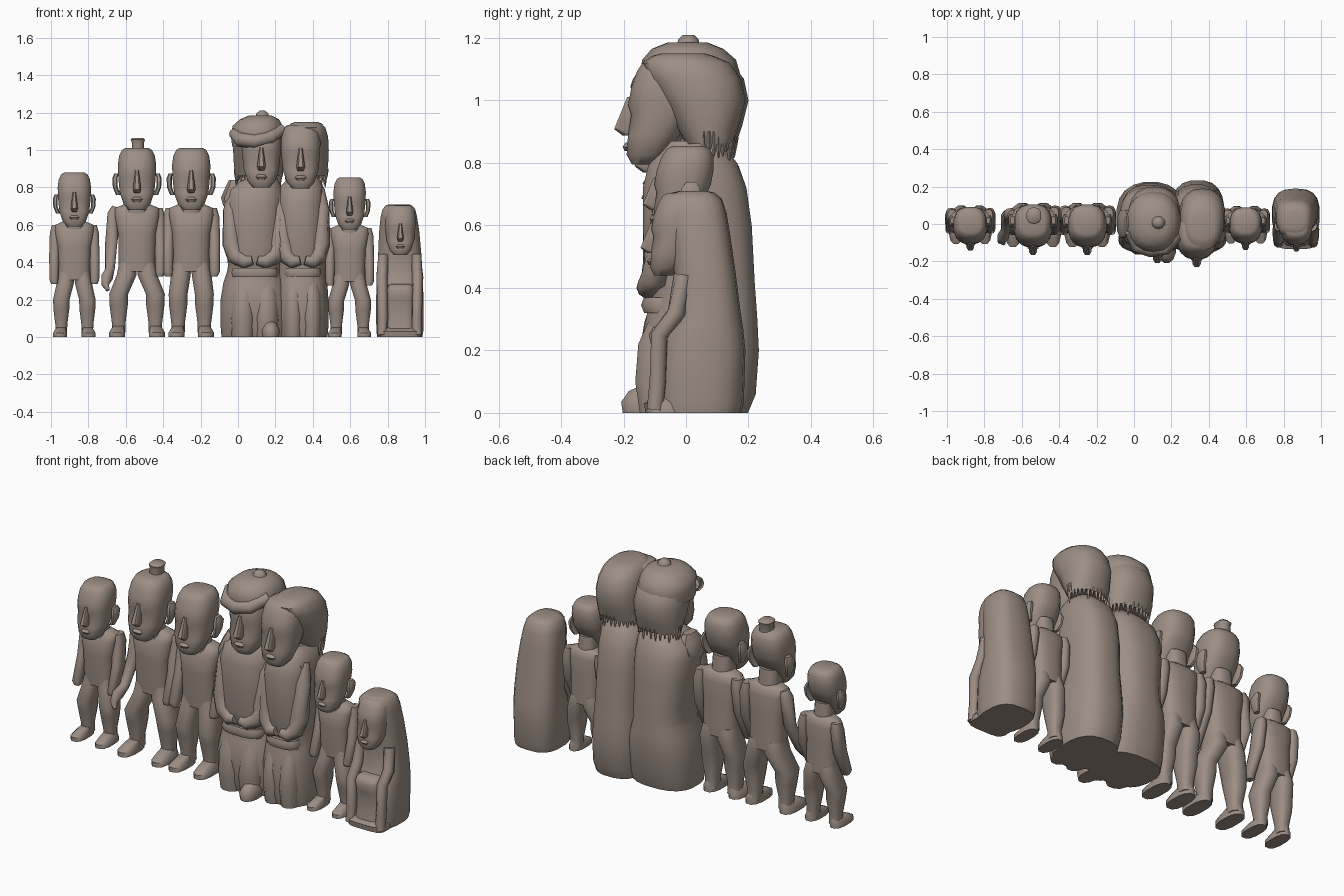
import bpy, bmesh, math
from mathutils import Vector

clay = bpy.data.materials.new("warm_grey_clay")
clay.diffuse_color = (0.33, 0.27, 0.23, 1)


def finish(name, bm, angle=50):
    bmesh.ops.recalc_face_normals(bm, faces=bm.faces)
    me = bpy.data.meshes.new(name)
    bm.to_mesh(me)
    bm.free()
    me.materials.append(clay)
    ob = bpy.data.objects.new(name, me)
    bpy.context.collection.objects.link(ob)
    bpy.ops.object.select_all(action='DESELECT')
    ob.select_set(True)
    bpy.context.view_layer.objects.active = ob
    bpy.ops.object.shade_smooth_by_angle(angle=math.radians(angle))
    return ob


def skin(name, rings):
    bm = bmesh.new()
    loops = [[bm.verts.new(p) for p in r] for r in rings]
    n = len(loops[0])
    for a, b in zip(loops, loops[1:]):
        for i in range(n):
            j = (i + 1) % n
            bm.faces.new((a[i], a[j], b[j], b[i]))
    bm.faces.new(loops[0])
    bm.faces.new(loops[-1])
    return finish(name, bm)


# horizontal sections: (z, x centre, x radius, front y, back y)
def loft(name, sections, n=16, p=2.6, at=(0, 0, 0), s=1):
    rings = []
    for z, xc, rx, y0, y1 in sections:
        ring = []
        for i in range(n):
            a = 2 * math.pi * (i + 0.5) / n
            c, d = math.cos(a), math.sin(a)
            x = xc + rx * math.copysign(abs(c) ** (2 / p), c)
            y = (y0 + y1) / 2 + (y1 - y0) / 2 * math.copysign(abs(d) ** (2 / p), d)
            ring.append(Vector((x, y, z)) * s + Vector(at))
        rings.append(ring)
    return skin(name, rings)


# round limb along a path: (x, y, z, radius)
def tube(name, path, n=10, at=(0, 0, 0), s=1):
    pts = [Vector(q[:3]) for q in path]
    rings = []
    for k, q in enumerate(path):
        d = pts[min(k + 1, len(pts) - 1)] - pts[max(k - 1, 0)]
        rot = d.to_track_quat('Z', 'Y')
        rings.append([(pts[k] + rot @ Vector((math.cos(6.28319 * i / n), math.sin(6.28319 * i / n), 0)) * q[3]) * s
                      + Vector(at) for i in range(n)])
    return skin(name, rings)


# head with chin at z=0, height 0.33
def head(name, at, s, ears=True):
    loft(name + "_head", [(0, 0, .045, -.115, -.04), (.03, 0, .072, -.132, -.01), (.09, 0, .093, -.128, .035),
                          (.155, 0, .1, -.118, .075), (.185, 0, .102, -.128, .09), (.24, 0, .104, -.118, .1),
                          (.29, 0, .097, -.1, .1), (.32, 0, .082, -.08, .085), (.33, 0, .065, -.06, .065)], at=at, s=s)
    loft(name + "_nose", [(.21, 0, .01, -.13, -.1), (.11, 0, .024, -.172, -.1), (.09, 0, .016, -.145, -.1)],
         n=8, at=at, s=s)
    loft(name + "_lips", [(.042, 0, .02, -.138, -.1), (.055, 0, .032, -.145, -.1), (.068, 0, .02, -.136, -.1)],
         n=8, at=at, s=s)
    if ears:
        for m in (-1, 1):
            loft(name + "_ear", [(.08, m * .1, .014, -.015, .02), (.12, m * .116, .014, -.025, .04),
                                 (.17, m * .118, .015, -.025, .05), (.195, m * .11, .012, -.005, .035)],
                 n=8, at=at, s=s)


# standing figure, built at height 1.01 then scaled
def standing(name, cx, s, spread=.07, swing=False):
    at = (cx, 0, 0)
    head(name, (cx, .005, .68 * s), s)
    loft(name + "_neck", [(.66, 0, .06, -.04, .08), (.79, 0, .055, -.05, .07)], at=at, s=s)
    loft(name + "_torso", [(.35, 0, .098, -.035, .105), (.42, 0, .1, -.04, .105), (.55, 0, .102, -.045, .1),
                           (.65, 0, .12, -.045, .1), (.69, 0, .118, -.02, .09), (.71, 0, .07, -.01, .07)], at=at, s=s)
    for m in (-1, 1):
        if swing and m < 0:
            tube(name + "_swung_arm", [(-.11, .05, .695, .025), (-.122, .05, .66, .036), (-.138, .04, .5, .034),
                                       (-.145, -.03, .36, .026), (-.16, -.07, .32, .032), (-.17, -.09, .28, .02),
                                       (-.155, -.105, .25, .01)], at=at, s=s)
        else:
            loft(name + "_arm", [(.325, m * .122, .02, -.05, -.005), (.35, m * .126, .028, -.06, .01),
                                 (.5, m * .124, .032, -.01, .085), (.64, m * .118, .034, .01, .1),
                                 (.69, m * .112, .026, .02, .09)], n=10, at=at, s=s)
        k = m * spread
        loft(name + "_leg", [(.02, k, .036, -.02, .06), (.08, k, .038, -.025, .055), (.17, k, .05, -.045, .075),
                             (.23, k, .052, -.06, .08), (.33, m * .056, .054, -.04, .115),
                             (.4, m * .046, .05, -.03, .1)], n=12, at=at, s=s)
        loft(name + "_foot", [(0, k + m * .008, .044, -.125, .065), (.025, k + m * .008, .044, -.125, .065),
                              (.048, k + m * .004, .034, -.08, .06), (.06, k, .03, -.03, .055)], n=12, at=at, s=s)


standing("first_attendant", -.875, .87, spread=.08)
standing("topknot_attendant", -.54, 1.0, spread=.098, swing=True)
loft("topknot", [(.99, -.535, .034, -.0, .085), (1.04, -.535, .034, .005, .085), (1.055, -.535, .04, .0, .09),
                 (1.065, -.535, .03, .01, .08)], n=10)
standing("third_attendant", -.25, 1.0)
standing("small_attendant", .597, .845, spread=.085)

# kneeling couple: cloaked bodies
loft("left_body", [(0, .09, .18, -.12, .18), (.06, .09, .185, -.14, .2), (.2, .09, .185, -.15, .22),
                   (.29, .09, .17, -.135, .225), (.35, .09, .15, -.115, .22), (.38, .09, .145, -.125, .22),
                   (.45, .09, .15, -.14, .215), (.6, .085, .158, -.14, .21), (.72, .085, .162, -.14, .195),
                   (.79, .09, .15, -.12, .17), (.83, .11, .11, -.08, .14), (.86, .13, .06, -.05, .1)], n=20)
loft("right_body", [(0, .345, .135, -.13, .2), (.06, .345, .14, -.145, .225), (.2, .34, .145, -.15, .235),
                    (.3, .34, .138, -.13, .23), (.37, .34, .132, -.115, .225), (.41, .34, .13, -.13, .222),
                    (.6, .335, .13, -.14, .212), (.72, .335, .13, -.14, .195), (.8, .34, .12, -.12, .165),
                    (.84, .35, .09, -.08, .13), (.87, .355, .06, -.06, .09)], n=20)

# folded arms and hands of the couple
for nm, cx, w in (("left", .09, .125), ("right", .345, .1)):
    for m in (-1, 1):
        tube(nm + "_folded_arm", [(cx + m * w * .9, -.03, .79, .03), (cx + m * w, -.06, .68, .045),
                                  (cx + m * w, -.085, .5, .05), (cx + m * w * .85, -.1, .43, .045),
                                  (cx + m * .05, -.125, .4, .035), (cx + m * .012, -.13, .41, .025)])
        # kneeling thighs under the apron
        loft(nm + "_knee", [(0, cx + m * w * .5, w * .5, -.15, 0), (.1, cx + m * w * .5, w * .55, -.165, 0),
                            (.22, cx + m * w * .5, w * .52, -.155, 0), (.32, cx + m * w * .45, w * .4, -.11, 0)],
             n=12, p=2.2)
    loft(nm + "_apron_edge", [(.32, cx, w * .95, -.135, 0), (.345, cx, w * 1.02, -.145, 0),
                              (.37, cx, w * .95, -.135, 0)], n=16)

# projecting foot between them
loft("bare_foot", [(0, .175, .045, -.205, -.05), (.035, .175, .05, -.21, -.05), (.07, .175, .035, -.185, -.05),
                   (.085, .175, .018, -.15, -.06)], n=12, p=2.2)

# sleeve points at the shoulders
loft("left_sleeve", [(.7, -.05, .03, -.07, .06), (.745, -.055, .038, -.08, .08), (.8, -.03, .04, -.07, .08),
                     (.84, -.025, .025, -.04, .05)], n=8)
loft("right_sleeve", [(.7, .43, .03, -.07, .06), (.78, .43, .032, -.08, .08), (.82, .41, .03, -.06, .08)], n=8)

# heads of the couple
head("left", (.125, -.035, .8), 1.02, ears=False)
head("right", (.335, -.055, .795), 1.03, ears=False)


# hair cap with ragged ends
def hair(name, cx, r, top, back):
    loft(name, [(.86, cx, r * .9, .0, back - .04), (.92, cx, r * .97, -.035, back - .02),
                (1.0, cx, r, -.08, back), (1.07, cx, r * .97, -.125, back - .015),
                (top - .03, cx, r * .85, -.14, back - .05), (top - .008, cx, r * .68, -.11, back - .1),
                (top, cx, r * .5, -.08, back - .13)], n=18, p=2.3)
    cy, ry = back / 2 - .02, back / 2 - .025
    for i in range(17):
        a = math.pi * (-.08 + 1.16 * i / 16)
        x, y = cx + r * .86 * math.cos(a), cy + ry * math.sin(a)
        drop = .05 + .02 * (i % 3 == 0) - .015 * (i % 2)
        tube(name + "_strand", [(x, y, .9, .014), (x, y, .87, .012), (x, y, .87 - drop, .002)], n=4)


hair("left_hair", .11, .138, 1.14, .2)
hair("right_hair", .365, .122, 1.15, .19)

# twisted head wrap and bun
loft("head_wrap", [(1.02, .105, .138, -.13, .165), (1.08, .105, .146, -.15, .175), (1.13, .105, .135, -.14, .16),
                   (1.165, .115, .105, -.11, .12), (1.185, .12, .06, -.06, .07)], n=18, p=2.2)
tube("wrap_twist", [(-.02, -.04, 1.09, .03), (.015, -.115, 1.055, .04), (.09, -.14, 1.045, .038),
                    (.17, -.13, 1.065, .036), (.235, -.06, 1.11, .03)])
loft("wrap_bun", [(1.17, .13, .04, -.03, .045), (1.195, .13, .034, -.025, .04), (1.21, .13, .016, -.01, .025)],
     n=10, p=2)

# hooded seated figure
loft("seated_cloak", [(0, .865, .122, -.09, .175), (.03, .865, .127, -.095, .185), (.2, .865, .128, -.085, .19),
                      (.27, .865, .126, -.06, .183), (.32, .865, .123, -.035, .175), (.44, .865, .117, -.04, .16),
                      (.56, .862, .109, -.055, .143), (.64, .86, .099, -.07, .13), (.685, .86, .088, -.07, .115),
                      (.705, .86, .068, -.045, .09), (.71, .86, .05, -.02, .07)], n=18, p=2.8)
head("seated", (.868, -.01, .44), .8, ears=False)
loft("seated_lap", [(.03, .868, .072, -.115, 0), (.12, .868, .07, -.1, 0), (.2, .868, .07, -.108, 0),
                    (.25, .868, .072, -.12, 0), (.275, .868, .066, -.105, 0), (.285, .868, .05, -.07, 0)], p=4)
loft("seated_feet", [(0, .868, .11, -.13, 0), (.03, .868, .108, -.135, 0), (.05, .868, .09, -.105, 0)], p=4)
for m in (-1, 1):
    tube("seated_arm", [(.865 + m * .085, -.01, .44, .03), (.865 + m * .096, -.03, .32, .03),
                        (.865 + m * .094, -.085, .25, .028), (.865 + m * .092, -.09, .1, .027),
                        (.865 + m * .092, -.1, .01, .027)])
